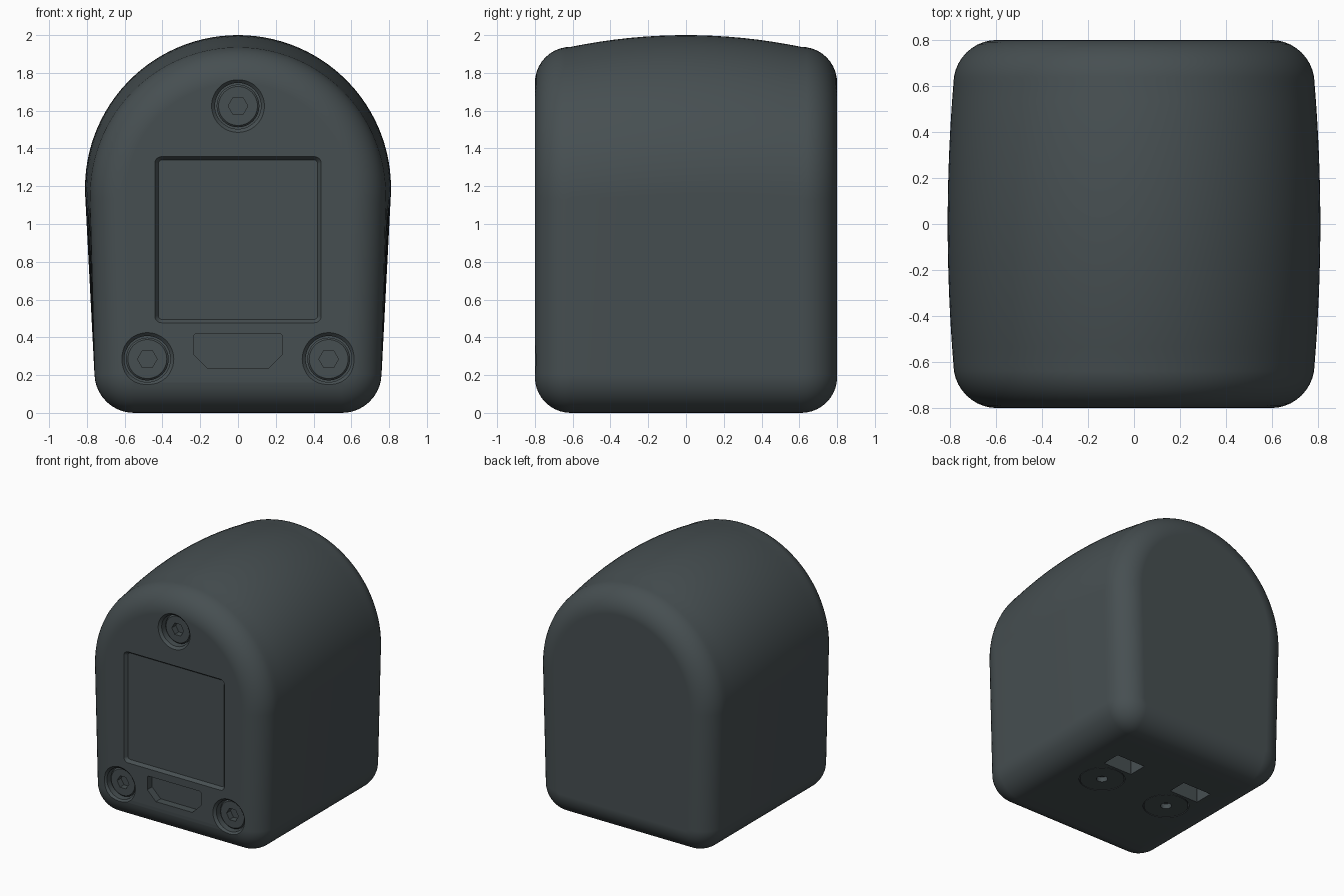
import bpy, bmesh, math
from math import sin, cos, pi, radians

if "Cube" in bpy.data.objects:
    bpy.data.objects.remove(bpy.data.objects["Cube"])

mat = bpy.data.materials.new("dark_grey")
mat.diffuse_color = (0.062, 0.078, 0.083, 1)
mat.use_nodes = True
mat.node_tree.nodes["Principled BSDF"].inputs["Base Color"].default_value = mat.diffuse_color


def loft(name, rings):
    """Skin equal-length rings of 3D points and cap both ends."""
    bm = bmesh.new()
    vs = [[bm.verts.new(p) for p in ring] for ring in rings]
    n = len(vs[0])
    for a, b in zip(vs, vs[1:]):
        for i in range(n):
            j = (i + 1) % n
            bm.faces.new((a[i], a[j], b[j], b[i]))
    bm.faces.new(vs[0])
    bm.faces.new(vs[-1])
    bmesh.ops.recalc_face_normals(bm, faces=bm.faces)
    me = bpy.data.meshes.new(name)
    bm.to_mesh(me)
    bm.free()
    ob = bpy.data.objects.new(name, me)
    bpy.context.collection.objects.link(ob)
    me.materials.append(mat)
    return ob


def smooth(ob):
    bpy.ops.object.select_all(action='DESELECT')
    bpy.context.view_layer.objects.active = ob
    ob.select_set(True)
    bpy.ops.object.shade_smooth_by_angle(angle=radians(30))
    w = ob.modifiers.new("weighted", 'WEIGHTED_NORMAL')
    w.keep_sharp = True


# 2D outlines
def circle(r, n=48):
    return [(r * cos(2 * pi * i / n), r * sin(2 * pi * i / n)) for i in range(n)]


def hexagon(r, n=48):
    out = []
    for i in range(n):
        t = 2 * pi * i / n
        q = r * cos(pi / 6) / cos(t % (pi / 3) - pi / 6)
        out.append((q * cos(t), q * sin(t)))
    return out


def rounded_rect(w, h, r, n=5):
    out = []
    for q, (sx, sy) in enumerate(((1, 1), (-1, 1), (-1, -1), (1, -1))):
        for i in range(n + 1):
            t = pi / 2 * (q + i / n)
            out.append((sx * (w - r) + r * cos(t), sy * (h - r) + r * sin(t)))
    return out


# Placement of outline stacks (outline, depth) on the front and the bottom
def on_front(name, x, z, stack):
    return loft(name, [[(x + u, -0.8 + d, z + v) for u, v in o] for o, d in stack])


def on_bottom(name, x, y, stack):
    return loft(name, [[(x + u, y + v, d) for u, v in o] for o, d in stack])


# Body: arched section, crowned along y, rounded over at both ends
def section(y, inset):
    k = (min(abs(y), 0.61) / 0.67) ** 2
    R, zc, rc = 0.81 - 0.03 * k, 1.19 - 0.045 * k, 0.21
    a = (R - 0.76) / (zc - rc)
    pts = []

    def arc(cx, cz, r, t0, t1, n):
        for i in range(n + 1):
            t = t0 + (t1 - t0) * i / n
            pts.append((cx + r * cos(t), y, cz + r * sin(t)))
    arc(0.76 - rc, rc, rc - inset, -pi / 2, -a, 10)
    arc(0, zc, R - inset, -a, pi + a, 56)
    arc(rc - 0.76, rc, rc - inset, pi + a, 1.5 * pi, 10)
    return pts


r = 0.19
end = [(0.61 + r * sin(t), r * (1 - cos(t))) for t in (pi / 2 * i / 10 for i in range(1, 11))]
stations = [(-y, d) for y, d in reversed(end)]
stations += [(-0.61 + 1.22 * i / 16, 0) for i in range(17)] + end
body = loft("body", [section(y, d) for y, d in stations])

cutters = []
# Screen recess with sloped border
cutters.append(on_front("screen_cutter", 0, 0.917, [
    (rounded_rect(0.44, 0.44, 0.035), -0.02), (rounded_rect(0.44, 0.44, 0.035), 0.0),
    (rounded_rect(0.422, 0.422, 0.02), 0.025)]))
# Trapezoid port below the screen
port = [(-0.225, 0.42), (-0.235, 0.41), (-0.235, 0.31), (-0.16, 0.235),
        (0.16, 0.235), (0.235, 0.31), (0.235, 0.41), (0.225, 0.42)]
cutters.append(on_front("port_cutter", 0, 0, [(port, -0.02), (port, 0.06)]))
parts = []
# Three counterbored screws with hex sockets
for i, (x, z) in enumerate(((0, 1.625), (-0.48, 0.285), (0.48, 0.285))):
    cutters.append(on_front("screw_cutter", x, z, [
        (circle(0.14), -0.02), (circle(0.14), 0), (circle(0.122), 0.018), (circle(0.122), 0.14)]))
    parts.append(on_front(f"screw_{i + 1}", x, z, [
        (circle(0.113), 0.145), (circle(0.113), 0.055), (circle(0.103), 0.045),
        (hexagon(0.052), 0.045), (hexagon(0.052), 0.095)]))
# Bottom: slots and flush feet with centre holes
for side, s in (("left", -1), ("right", 1)):
    slot = rounded_rect(0.125, 0.075, 0.002, 1)
    cutters.append(on_bottom("slot_cutter", 0.31 * s, 0.26, [(slot, -0.02), (slot, 0.3)]))
    cutters.append(on_bottom("foot_cutter", 0.3 * s, 0, [(circle(0.165), -0.02), (circle(0.165), 0.05)]))
    parts.append(on_bottom(f"foot_disc_{side}", 0.3 * s, 0, [
        (circle(0.16), 0.055), (circle(0.16), 0.001), (circle(0.04), 0.001), (circle(0.04), 0.04)]))

# Cut all recesses into the body
bpy.context.view_layer.objects.active = body
for c in cutters:
    c.hide_render = True
    m = body.modifiers.new("cut", 'BOOLEAN')
    m.operation, m.solver, m.object = 'DIFFERENCE', 'EXACT', c
    bpy.ops.object.modifier_apply(modifier=m.name)
    bpy.data.objects.remove(c)

for ob in [body] + parts:
    smooth(ob)
